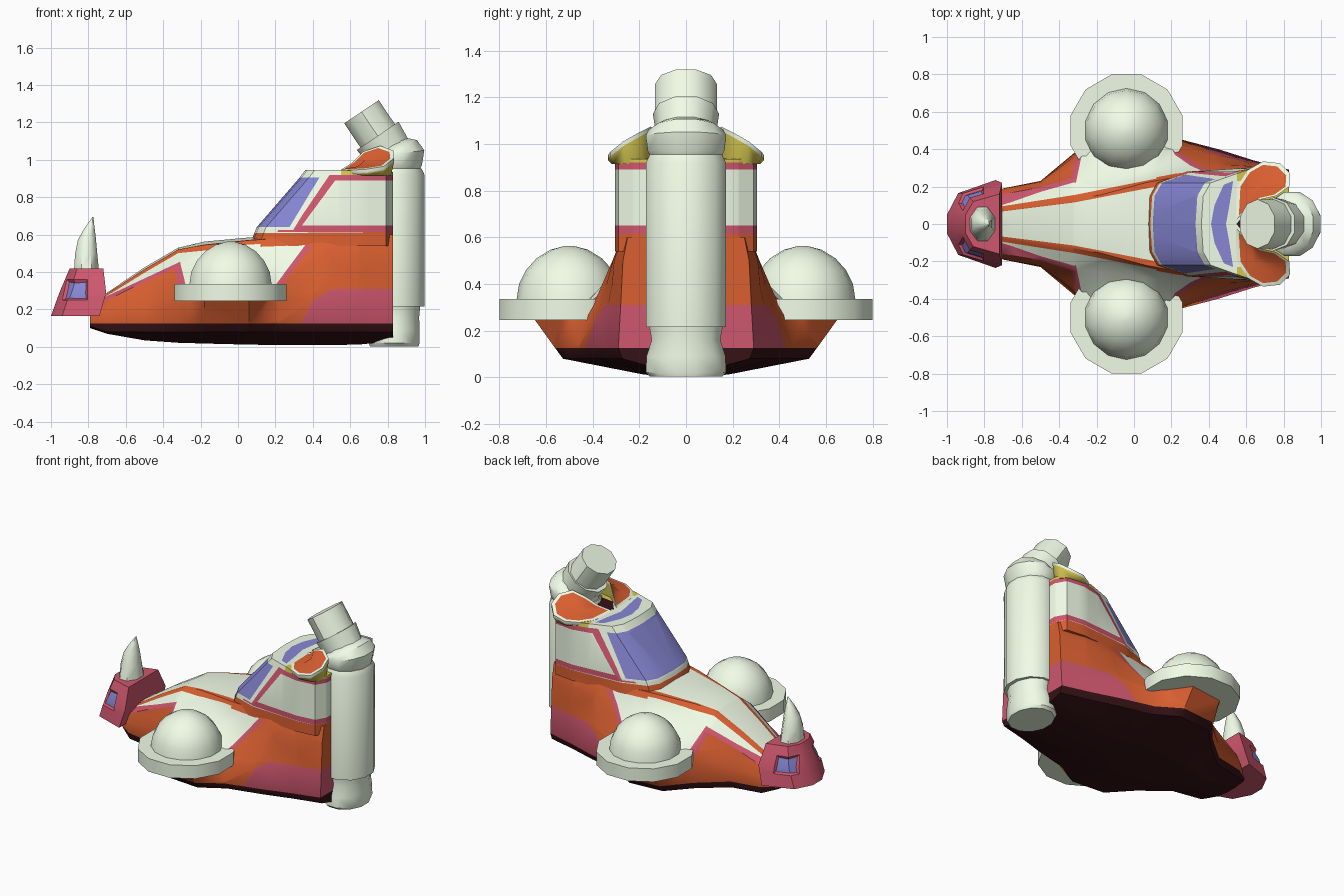
import bpy, bmesh
from math import sin, cos, pi, radians
from mathutils import Vector

if "Cube" in bpy.data.objects:
    bpy.data.objects.remove(bpy.data.objects["Cube"])

COLS = {"grey": (.88, .98, .80), "orange": (.70, .115, .03), "pink": (.62, .095, .155),
        "blue": (.24, .24, .66), "yellow": (.66, .56, .08), "dark": (.035, .006, .008)}
NAMES = list(COLS)
MATS = []
for n, c in COLS.items():
    m = bpy.data.materials.new(n)
    m.diffuse_color = (*c, 1)
    m.use_nodes = True
    m.node_tree.nodes["Principled BSDF"].inputs["Base Color"].default_value = m.diffuse_color
    MATS.append(m)


def inside(p, poly):
    hit = False
    for (x1, y1), (x2, y2) in zip(poly, poly[1:] + poly[:1]):
        if (y1 > p[1]) != (y2 > p[1]) and p[0] < (x2 - x1) * (p[1] - y1) / (y2 - y1) + x1:
            hit = not hit
    return hit


def loft(name, rings, bands="grey", closed=True, patches=(), mirror=False, recess=None, angle=40):
    """Skin rings, then cut and colour the surface along projected patch outlines."""
    bm = bmesh.new()
    vs = [[bm.verts.new(p) for p in r] for r in rings]
    n = len(rings[0])
    cols = [bands] * (len(rings) - 1) if isinstance(bands, str) else bands
    for i, (a, b) in enumerate(zip(vs, vs[1:])):
        for j in range(n if closed else n - 1):
            k = (j + 1) % n
            bm.faces.new((a[j], a[k], b[k], b[j])).material_index = NAMES.index(cols[i])
    for r, c in ((vs[0], cols[0]), (vs[-1], cols[-1])):
        bm.faces.new(r).material_index = NAMES.index(c)
    for col, axis, poly, zmin in patches:
        for (x1, y1), (x2, y2) in zip(poly, poly[1:] + poly[:1]):
            co = Vector((x1, 0, y1)) if axis == "xz" else Vector((x1, y1, 0))
            no = Vector((y2 - y1, 0, x1 - x2)) if axis == "xz" else Vector((y2 - y1, x1 - x2, 0))
            bmesh.ops.bisect_plane(bm, geom=bm.verts[:] + bm.edges[:] + bm.faces[:], dist=1e-4,
                                   plane_co=co, plane_no=no.normalized())
    for col, axis, poly, zmin in patches:
        for f in bm.faces:
            c = f.calc_center_median()
            if c.z > zmin and inside((c.x, c.z if axis == "xz" else c.y), poly):
                f.material_index = NAMES.index(col)
    bmesh.ops.recalc_face_normals(bm, faces=bm.faces[:])
    if recess:
        fs = [f for f in bm.faces if f.material_index == NAMES.index(recess)]
        for f in bmesh.ops.inset_region(bm, faces=fs, thickness=.014, depth=-.014)["faces"]:
            f.material_index = NAMES.index("pink")
    me = bpy.data.meshes.new(name)
    bm.to_mesh(me)
    bm.free()
    for m in MATS:
        me.materials.append(m)
    ob = bpy.data.objects.new(name, me)
    bpy.context.collection.objects.link(ob)
    if mirror:
        ob.modifiers.new("mirror", "MIRROR").use_axis = (False, True, False)
    bpy.ops.object.select_all(action="DESELECT")
    ob.select_set(True)
    bpy.context.view_layer.objects.active = ob
    bpy.ops.object.shade_smooth_by_angle(angle=radians(angle))
    return ob


def ring(x, z, rx, ry, tilt=0, y=0, n=12, turn=.5):
    t = radians(tilt)
    return [(x + rx * cos(a) * cos(t), y + ry * sin(a), z + rx * cos(a) * sin(t))
            for a in (2 * pi * (i + turn) / n for i in range(n))]


# Hull: x, bottom z, sole width, low side (y, z), shoulder (y, z), upper edge (y, z), top z
stations = [
    (-.79, .100, .13, .12, .15, .11, .18, .06, .20, .205),
    (-.70, .070, .19, .19, .19, .16, .25, .07, .285, .29),
    (-.50, .035, .23, .225, .22, .195, .35, .10, .415, .425),
    (-.32, .022, .38, .36, .26, .25, .43, .13, .52, .53),
    (-.18, .018, .54, .62, .25, .26, .43, .155, .545, .563),
    (.06, .012, .56, .65, .25, .29, .43, .22, .57, .585),
    (.22, .010, .46, .43, .26, .31, .45, .25, .58, .595),
    (.45, .010, .40, .365, .30, .315, .50, .275, .60, .605),
    (.64, .012, .34, .325, .30, .308, .50, .275, .60, .605),
    (.83, .030, .29, .28, .30, .27, .50, .25, .60, .605)]
hull_rings = [[(x, 0, zb), (x, ws * .32, zb), (x, ws * .94, max(.08, zb + .01)), (x, ws, .125),
               (x, y1, z1), (x, y2, z2), (x, y3, z3), (x, 0, zt)]
              for x, zb, ws, y1, z1, y2, z2, y3, z3, zt in stations]
loft("hull", hull_rings, "orange", closed=False, mirror=True, patches=[
    ("pink", "xz", [(-.8, .20), (-.34, .42), (-.31, .29), (.2, .29), (.40, .545), (.12, .535),
                    (.12, .7), (-.8, .7)], .1),
    ("grey", "xz", [(-.8, .225), (-.31, .455), (-.27, .29), (.17, .29), (.36, .545), (.12, .535),
                    (.12, .7), (-.8, .7)], .1),
    ("orange", "xy", [(-.8, .055), (-.32, .115), (.12, .2), (.12, .243), (-.32, .155), (-.8, .08)], .2),
    ("pink", "xz", [(.34, .125), (.40, .25), (.50, .31), (.9, .31), (.9, .125)], .1),
    ("dark", "xz", [(-.9, -.1), (.9, -.1), (.9, .125), (-.9, .125)], -1)])

# Cab with wrap-round windscreen
cab_rings = [[(xf, 0, z), (xf + .01, .15, z), (xf + .05, .22, z), (xf + .22, .28, z),
              (.66, .305, z - dz), (.79, .29, z - dz), (.83, .22, z - dz), (.83, 0, z - dz)]
             for z, xf, dz in ((.54, .06, 0), (.64, .10, 0), (.90, .325, 0), (.945, .36, .01))]
loft("cab", cab_rings, "grey", closed=False, mirror=True, patches=[
    ("orange", "xz", [(-.2, .5), (.9, .5), (.9, .615), (-.2, .605)], .4),
    ("pink", "xz", [(.21, .615), (.9, .615), (.9, .65), (.23, .65)], .5),
    ("pink", "xz", [(.30, .64), (.335, .64), (.52, .89), (.9, .89), (.9, .92), (.49, .92)], .5),
    ("grey", "xz", [(-.2, .625), (.295, .625), (.475, .92), (-.2, .92)], .5),
    ("blue", "xz", [(-.2, .64), (.275, .64), (.435, .905), (-.2, .905)], .5),
    ("yellow", "xz", [(.55, .92), (.9, .92), (.9, .97), (.55, .97)], .9),
    ("blue", "xy", [(.41, -.01), (.43, .1), (.48, .21), (.53, .23), (.51, .1), (.49, -.01)], .925),
    ("grey", "xy", [(.49, -.01), (.51, .1), (.53, .23), (.62, .23), (.62, -.01)], .925),
    ("dark", "xy", [(.54, -.01), (.62, .09), (.72, .11), (.72, -.01)], .925)])

# Collar flaps
flap = [(.54, .02, .94), (.55, .2, .945), (.61, .29, .945), (.69, .335, .95), (.78, .325, .965),
        (.835, .27, 1.01), (.83, .2, 1.05), (.76, .15, 1.075), (.67, .13, 1.045), (.61, .08, .985)]
mid = sum((Vector(p) for p in flap), Vector()) / len(flap)


def shrink(s, dz=0):
    return [mid + (Vector(p) - mid) * s + Vector((0, 0, dz)) for p in flap]


base = [(p.x, p.y, .915) for p in shrink(.88)]
skirt = [(p[0], p[1], p[2] - .02) for p in flap]
loft("collar_flap", [base, skirt, flap, shrink(.86), shrink(.35, -.01)],
     ["yellow", "grey", "grey", "orange"], mirror=True, angle=60)

# Side pods
loft("pod_disc", [ring(-.04, z, .31, .31, y=.5) for z in (.245, .335)], mirror=True)
loft("pod_dome", [ring(-.04, z, r, r, y=.5, n=14) for z, r in
                  ((.33, .226), (.40, .215), (.46, .185), (.51, .14), (.547, .08), (.563, .02))],
     mirror=True)

# Nose block with recessed eyes, and horn
nose = [[(a, 0, z), (a, b, z), (c, d, z), (e, f, z), (e, 0, z)] for z, a, b, c, d, e, f in
        ((.165, -1.0, .05, -.94, .165, -.74, .235), (.29, -.955, .05, -.90, .165, -.705, .22),
         (.42, -.90, .05, -.86, .12, -.72, .16))]
loft("nose", nose, "pink", closed=False, mirror=True, recess="blue", patches=[
    ("blue", "xz", [(-.915, .36), (-.805, .36), (-.805, .25), (-.94, .25)], .1)])
loft("horn", [ring(x, z, rx, ry, t, n=8) for x, z, rx, ry, t in
              ((-.81, .41, .072, .10, 0), (-.812, .50, .064, .08, 2), (-.808, .58, .052, .055, 8),
               (-.795, .64, .03, .03, 15), (-.776, .695, .003, .003, 20))], angle=50)

# Rear exhaust: pipe, foot, elbow, neck, nozzle
loft("rear_pipe", [ring(.835, z, rx, ry) for z, rx, ry in
                   ((.215, .168, .178), (.92, .168, .178), (.955, .15, .16))])
loft("pipe_foot", [ring(x, z, rx, ry) for x, z, rx, ry in
                   ((.845, .23, .135, .165), (.845, .16, .128, .152), (.835, .09, .14, .175),
                    (.835, .02, .14, .178), (.835, .003, .135, .16))])
loft("pipe_elbow", [ring(*p) for p in
                    ((.835, .945, .14, .155, 0), (.838, .97, .15, .17, 0), (.845, 1.03, .158, .178, 8),
                     (.825, 1.045, .15, .165, 25), (.80, 1.06, .11, .125, 34))])


def along(s, r, ry):
    return ring(.66 + .56 * s, 1.257 - .83 * s, r, ry, 34, n=10)


loft("nozzle_neck", [along(.155, .142, .142), along(.285, .13, .125)])
loft("nozzle", [along(0, .117, .132), along(.2, .117, .132)])
